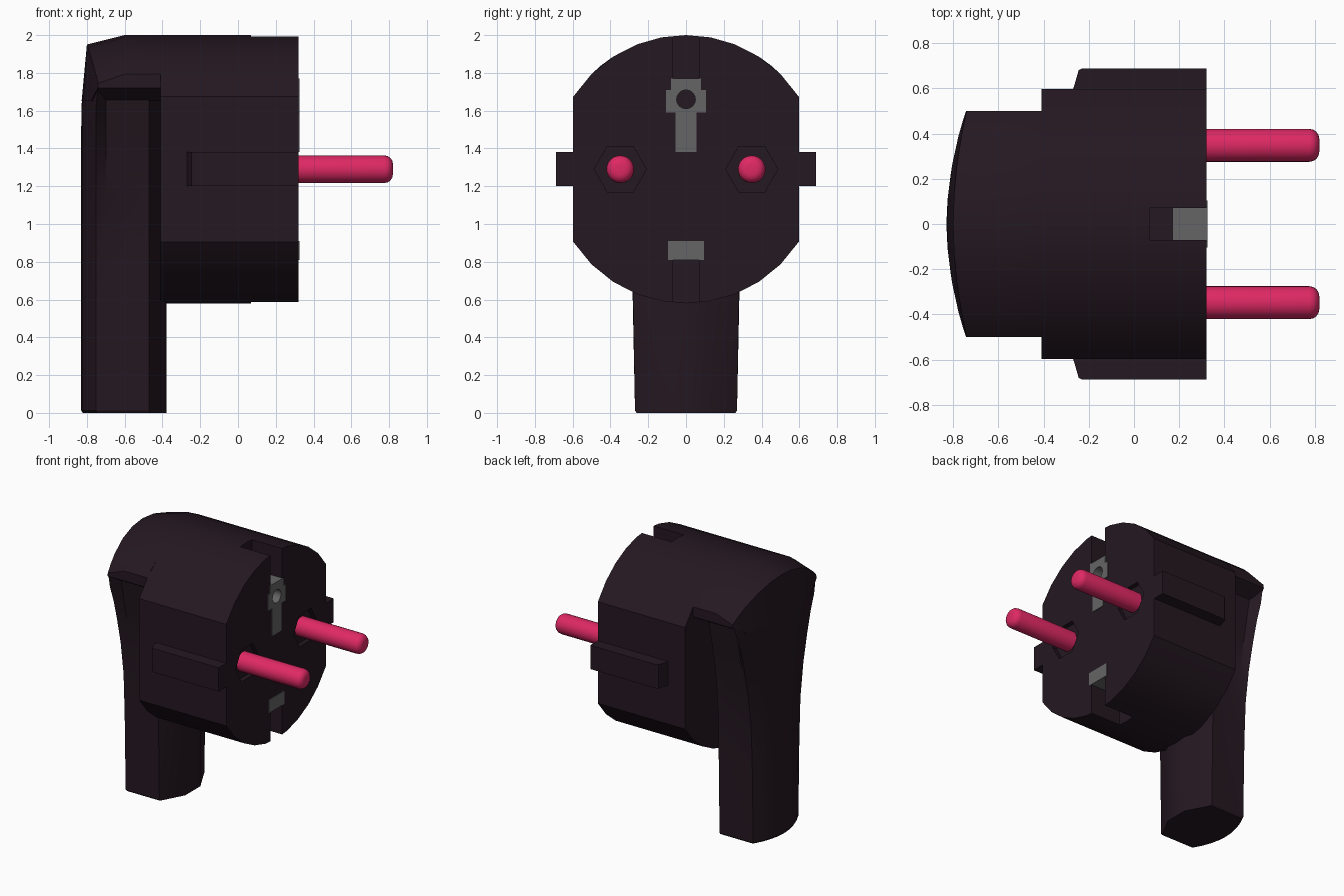
import bpy, bmesh, math
from mathutils import Matrix, Vector

if "Cube" in bpy.data.objects:
    bpy.data.objects.remove(bpy.data.objects["Cube"])

R, CZ = 0.71, 1.29  # round face radius and centre height


def material(name, rgb):
    m = bpy.data.materials.new(name)
    m.diffuse_color = (*rgb, 1)
    m.use_nodes = True
    m.node_tree.nodes["Principled BSDF"].inputs["Base Color"].default_value = m.diffuse_color
    return m


DARK = material("dark_plastic", (0.018, 0.009, 0.015))
PINK = material("pin_pink", (0.74, 0.022, 0.13))
GREY = material("contact_grey", (0.13, 0.13, 0.13))


def finish(name, bm, mat):
    bmesh.ops.recalc_face_normals(bm, faces=bm.faces)
    me = bpy.data.meshes.new(name)
    bm.to_mesh(me)
    bm.free()
    ob = bpy.data.objects.new(name, me)
    bpy.context.collection.objects.link(ob)
    if mat:
        me.materials.append(mat)
    return ob


def loft(name, rings, mat=None):
    bm = bmesh.new()
    loops = [[bm.verts.new(p) for p in r] for r in rings]
    n = len(rings[0])
    for a, b in zip(loops, loops[1:]):
        for i in range(n):
            j = (i + 1) % n
            bm.faces.new((a[i], a[j], b[j], b[i]))
    bm.faces.new(loops[0])
    bm.faces.new(loops[-1])
    return finish(name, bm, mat)


def extrude_x(name, profile, x0, x1, mat=None):
    return loft(name, [[(x, y, z) for y, z in profile] for x in (x0, x1)], mat)


def box(name, x, y, z, mat=None):
    return extrude_x(name, [(y[0], z[0]), (y[1], z[0]), (y[1], z[1]), (y[0], z[1])], x[0], x[1], mat)


def ngon(n, r, y, z):
    return [(y + r * math.cos(2 * math.pi * i / n), z + r * math.sin(2 * math.pi * i / n)) for i in range(n)]


def select(ob):
    bpy.ops.object.select_all(action='DESELECT')
    bpy.context.view_layer.objects.active = ob
    ob.select_set(True)


def cut(ob, cutters):
    for c in cutters:
        m = ob.modifiers.new("cut", 'BOOLEAN')
        m.operation, m.solver, m.object = 'DIFFERENCE', 'EXACT', c
        select(ob)
        bpy.ops.object.modifier_apply(modifier=m.name)
        bpy.data.objects.remove(c)


def smooth(ob, angle=30):
    select(ob)
    bpy.ops.object.shade_smooth_by_angle(angle=math.radians(angle))


def arc_z(y):
    return math.sqrt(R * R - y * y)


# Main body: circle with flattened sides
ys = [-0.597, -0.5, -0.385, -0.26, -0.13, 0, 0.13, 0.26, 0.385, 0.5, 0.597]
profile = [(y, CZ + arc_z(y)) for y in ys] + [(y, CZ - arc_z(y)) for y in reversed(ys)]
body = extrude_x("plug_body", profile, -0.41, 0.32, DARK)
cutters = [box("top_notch_cut", (0.07, 0.5), (-0.07, 0.07), (1.75, 2.2)),
           box("bottom_notch_cut", (0.07, 0.5), (-0.07, 0.07), (0.4, 0.83)),
           extrude_x("hole_cut", ngon(16, 0.054, 0, 1.66), 0.22, 0.5)]
for s in (-1, 1):
    cutters.append(extrude_x("pin_recess_cut", ngon(6, 0.138, s * 0.348, CZ), 0.285, 0.5))
cut(body, cutters)
smooth(body)

# Rear cap: overhanging lip above the finger grips
rings = []
for y in [-0.5, -0.45, -0.385, -0.26, -0.13, 0, 0.13, 0.26, 0.385, 0.45, 0.5]:
    zt, k = CZ + arc_z(y), (y / 0.5) ** 2
    zb = 1.65 + max(0, abs(y) - 0.385) * 0.6
    rings.append([(-0.41, y, zb), (-0.41, y, zt), (-0.6, y, zt),
                  (-0.80 + 0.06 * k, y, zt - 0.05), (-0.828 + 0.085 * k, y, zb)])
smooth(loft("rear_cap", rings, DARK))

# Handle: curved back, concave finger grips, lens-shaped cable end
rings = []
for z, w, wf, xc in [(0, .262, .262, -.822), (.012, .27, .27, -.83), (.6, .282, .28, -.83),
                     (.9, .295, .285, -.83), (1.15, .33, .305, -.83), (1.35, .375, .335, -.83),
                     (1.5, .415, .365, -.83), (1.62, .46, .39, -.829), (1.72, .49, .41, -.82)]:
    ts = [i / 4 - 1 for i in range(9)]
    ring = [(xc + 0.078 * t * t, t * w, z) for t in ts]
    ring += [(-0.70, wf, z), (-0.47, wf, z), (-0.378, 0.09, z),
             (-0.378, -0.09, z), (-0.47, -wf, z), (-0.70, -wf, z)]
    rings.append(ring)
smooth(loft("handle", rings, DARK))

for s, side in ((-1, "front"), (1, "back")):
    # Side guide ribs
    loft(side + "_guide_rib", [[(-0.275, s * 0.58, z), (-0.265, s * 0.61, z), (-0.245, s * 0.68, z),
                                (-0.23, s * 0.688, z), (0.32, s * 0.688, z), (0.32, s * 0.58, z)]
                               for z in (1.2, 1.38)], DARK)
    # Contact pins with rounded tips
    stations = [(0.27, 0.073), (0.775, 0.073)]
    stations += [(0.775 + 0.045 * math.sin(a), 0.028 + 0.045 * math.cos(a))
                 for a in [math.pi / 8 * i for i in range(1, 5)]]
    pin = loft(side + "_pin", [[(x, y, z) for y, z in ngon(24, r, s * 0.348, CZ)]
                               for x, r in stations], PINK)
    smooth(pin, 40)

# Earth contacts
half = [(0.055, 1.38), (0.055, 1.59), (0.105, 1.59), (0.105, 1.71), (0.08, 1.71), (0.08, 1.77)]
clip = extrude_x("upper_earth_contact", half + [(-y, z) for y, z in reversed(half)], 0.17, 0.325, GREY)
cut(clip, [extrude_x("contact_hole_cut", ngon(16, 0.05, 0, 1.66), 0.1, 0.5)])
smooth(clip)
box("lower_earth_contact", (0.17, 0.325), (-0.095, 0.095), (0.81, 0.91), GREY)
